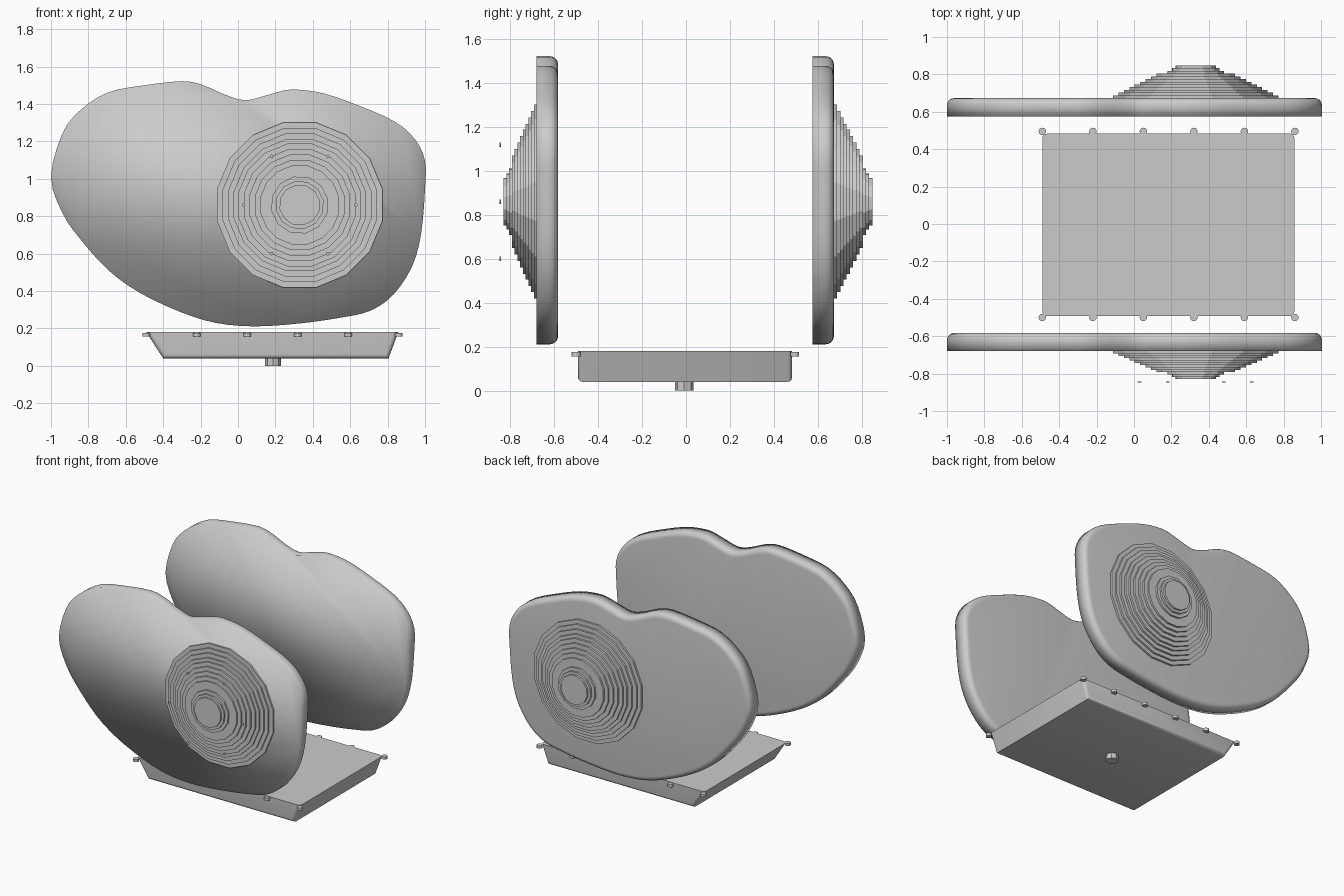
import bpy, bmesh, math
from mathutils import Vector, Matrix

cube = bpy.data.objects.get("Cube")
if cube:
    bpy.data.objects.remove(cube)

grey = bpy.data.materials.new("plain grey")
grey.use_nodes = True
COLOUR = (0.6, 0.6, 0.6, 1)
grey.diffuse_color = COLOUR
grey.node_tree.nodes["Principled BSDF"].inputs["Base Color"].default_value = COLOUR


def finish(bm, name, smooth=False):
    bmesh.ops.recalc_face_normals(bm, faces=bm.faces)
    mesh = bpy.data.meshes.new(name)
    for f in bm.faces:
        f.smooth = smooth
    bm.to_mesh(mesh)
    bm.free()
    mesh.materials.append(grey)
    obj = bpy.data.objects.new(name, mesh)
    bpy.context.collection.objects.link(obj)
    return obj


def add_disc(bm, centre, radius, depth, sides, axis="Z", turn=0.0):
    m = Matrix.Translation(centre)
    if axis == "Y":
        m = m @ Matrix.Rotation(math.pi / 2, 4, "X")
    m = m @ Matrix.Rotation(turn, 4, "Z")
    bmesh.ops.create_cone(bm, cap_ends=True, segments=sides, radius1=radius,
                          radius2=radius, depth=depth, matrix=m)


# Side panel outline (x, z), clockwise from the far right-hand end
OUTLINE = [(-1, 1.01), (-.94, 1.24), (-.845, 1.365), (-.7, 1.46), (-.524, 1.497),
           (-.294, 1.522), (-.176, 1.497), (-.07, 1.45), (.037, 1.42), (.144, 1.444),
           (.25, 1.473), (.33, 1.476), (.465, 1.455), (.65, 1.39), (.84, 1.305),
           (.947, 1.21), (1, 1.096), (1, .947), (.979, .706), (.93, .53), (.83, .38),
           (.706, .294), (.545, .257), (.33, .227), (.09, .211), (-.12, .23),
           (-.31, .289), (-.524, .39), (-.695, .513), (-.845, .68), (-.94, .82)]


def smooth_loop(points, cuts=3):
    pts = [Vector(p) for p in points]
    n, out = len(pts), []
    for i in range(n):
        a, b, c, d = (pts[(i + k) % n] for k in (-1, 0, 1, 2))
        for s in range(cuts):
            t = s / cuts
            out.append(b + (c - a) * t / 2 + (a - b * 2.5 + c * 2 - d / 2) * t ** 2
                       + (b * 3 - c * 3 + d - a) * t ** 3 / 2)
    return out


def panel(name, y_front, thick=0.098, rim=0.038):
    bm = bmesh.new()
    loop = smooth_loop(OUTLINE)
    n = len(loop)
    inward = []
    for i in range(n):
        t = (loop[(i + 1) % n] - loop[i - 1]).normalized()
        inward.append(Vector((t.y, -t.x)))
    # sharp front edge, rounded rear rim
    levels = [(0, 0)]
    for k in range(6):
        a = k / 5 * math.pi / 2
        levels.append((thick - rim + rim * math.sin(a), rim * (1 - math.cos(a))))
    rings = []
    for depth, inset in levels:
        rings.append([bm.verts.new((p.x + v.x * inset, y_front + depth, p.y + v.y * inset))
                      for p, v in zip(loop, inward)])
    for lower, upper in zip(rings, rings[1:]):
        for i in range(n):
            j = (i + 1) % n
            bm.faces.new((lower[i], lower[j], upper[j], upper[i]))
    bm.faces.new(rings[0])
    bm.faces.new(rings[-1])
    return finish(bm, name, smooth=True)


panel("front_panel", -0.68)
panel("back_panel", 0.575)

# Stepped hubs: nested discs stacked outward from each panel
HUB_X, HUB_Z = 0.33, 0.86
RADII = [.45, .42, .39, .36, .335, .305, .275, .245, .215, .155, .13, .11]


def hub(name, base, tip):
    bm = bmesh.new()
    step = (tip - base) / len(RADII)
    for i, r in enumerate(RADII):
        start, end = base - step, base + step * (i + 1)
        add_disc(bm, (HUB_X, (start + end) / 2, HUB_Z), r, abs(end - start),
                 16 if i < 9 else 12, "Y", turn=math.pi / 16)
    finish(bm, name)


hub("front_hub", -0.68, -0.83)
hub("back_hub", 0.673, 0.848)

# Ring of small studs in front of the front hub
bm = bmesh.new()
for i in range(6):
    a = i * math.pi / 3
    add_disc(bm, (HUB_X + 0.3 * math.cos(a), -0.845, HUB_Z + 0.3 * math.sin(a)),
             0.01, 0.007, 8, "Y")
finish(bm, "hub_studs")

# Tray: tapered block with rounded long sides
bm = bmesh.new()
bmesh.ops.create_cube(bm, size=1)
for v in bm.verts:
    top, right = v.co.z > 0, v.co.x > 0
    v.co.x = (0.857 if top else 0.805) if right else (-0.49 if top else -0.40)
    v.co.y = 0.483 if v.co.y > 0 else -0.492
    v.co.z = 0.18 if top else 0.04
edges = [e for e in bm.edges
         if e.verts[0].co.y == e.verts[1].co.y and min(v.co.z for v in e.verts) < 0.1]
bmesh.ops.bevel(bm, geom=edges, offset=0.022, segments=3, profile=0.5, affect="EDGES")
tray = finish(bm, "tray")
bpy.context.view_layer.objects.active = tray
tray.select_set(True)
bpy.ops.object.shade_smooth_by_angle(angle=math.radians(35))

# Pegs along both long edges of the tray
bm = bmesh.new()
for y in (-0.5, 0.495):
    for i in range(6):
        add_disc(bm, (-0.49 + 0.27 * i, y, 0.166), 0.02, 0.02, 12)
finish(bm, "tray_pegs")

# Foot knob under the tray
bm = bmesh.new()
add_disc(bm, (0.187, -0.008, 0.025), 0.043, 0.05, 8)
finish(bm, "foot_knob")
